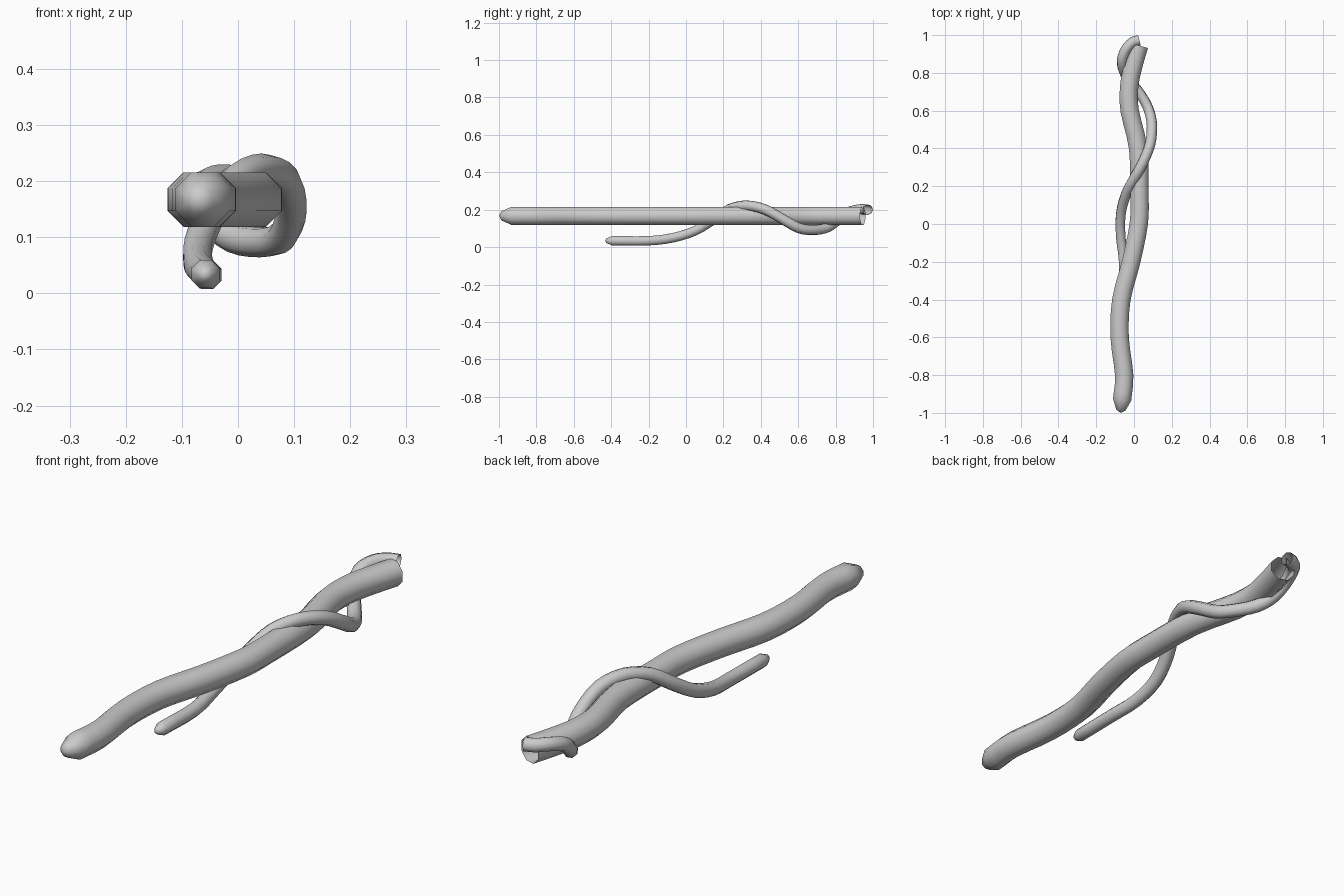
import bpy, bmesh, math
from mathutils import Vector

if "Cube" in bpy.data.objects:
    bpy.data.objects.remove(bpy.data.objects["Cube"])


def spline(pts, steps):
    """Catmull-Rom samples through the control points."""
    p = [Vector(q) for q in pts]
    p = [2 * p[0] - p[1]] + p + [2 * p[-1] - p[-2]]
    out = []
    for i in range(1, len(p) - 2):
        a, b, c, d = p[i - 1:i + 3]
        for s in range(steps):
            t = s / steps
            out.append(0.5 * (2 * b + (c - a) * t + (2 * a - 5 * b + 4 * c - d) * t * t
                              + (3 * b - a - 3 * c + d) * t ** 3))
    return out + [p[-2]]


def tube(name, pts, r0, r1, tip, steps=3, sides=8):
    """Open tube along a path, with a blunt pointed bud at its first end."""
    path = spline(pts, steps)
    n = len(path)
    bm = bmesh.new()
    rings = []
    tan = (path[1] - path[0]).normalized()
    side = tan.cross(Vector((0, 0, 1))).normalized()

    def ring(c, t, u, r):
        v = t.cross(u)
        angles = [2 * math.pi * (k + 0.5) / sides for k in range(sides)]
        rings.append([bm.verts.new(c + r * (u * math.cos(a) + v * math.sin(a))) for a in angles])

    # Bud: point, then a narrower ring
    point = bm.verts.new(path[0] - tan * tip)
    ring(path[0] - tan * tip * 0.8, tan, side, r0 * 0.5)
    # Body, carrying the frame along the path
    for i, c in enumerate(path):
        t = (path[min(i + 1, n - 1)] - path[max(i - 1, 0)]).normalized()
        side = (side - t * side.dot(t)).normalized()
        ring(c, t, side, r0 + (r1 - r0) * i / (n - 1))
    for a, b in zip(rings, rings[1:]):
        for k in range(sides):
            j = (k + 1) % sides
            bm.faces.new((a[k], a[j], b[j], b[k]))
    for k in range(sides):
        bm.faces.new((point, rings[0][(k + 1) % sides], rings[0][k]))
    bmesh.ops.recalc_face_normals(bm, faces=bm.faces)
    me = bpy.data.meshes.new(name)
    bm.to_mesh(me)
    bm.free()
    ob = bpy.data.objects.new(name, me)
    bpy.context.collection.objects.link(ob)
    bpy.ops.object.select_all(action='DESELECT')
    ob.select_set(True)
    bpy.context.view_layer.objects.active = ob
    bpy.ops.object.shade_smooth_by_angle(angle=math.radians(50))
    return ob


# Thick branch, level and gently wavy
branch = [(-0.063, -0.93), (-0.052, -0.8), (-0.076, -0.6), (-0.067, -0.4), (-0.015, -0.2),
          (0.025, 0), (0.029, 0.15), (0.022, 0.4), (-0.023, 0.6), (-0.026, 0.72),
          (-0.008, 0.82), (0.027, 0.945)]
tube("branch", [(x, y, 0.167) for x, y in branch], 0.0525, 0.0525, 0.07)

# Thin vine coiling round the branch
vine = [(-0.058, -0.395, 0.034), (-0.055, -0.2, 0.034), (-0.07, -0.07, 0.05),
        (-0.07, 0.05, 0.088), (-0.045, 0.15, 0.148), (-0.005, 0.23, 0.203),
        (0.045, 0.32, 0.222), (0.085, 0.42, 0.202), (0.095, 0.52, 0.148),
        (0.08, 0.6, 0.103), (0.045, 0.67, 0.091), (-0.01, 0.745, 0.1),
        (-0.05, 0.8, 0.135), (-0.064, 0.86, 0.182), (-0.045, 0.92, 0.2),
        (-0.01, 0.96, 0.201), (0.028, 0.973, 0.2)]
tube("vine", vine, 0.027, 0.028, 0.038)
